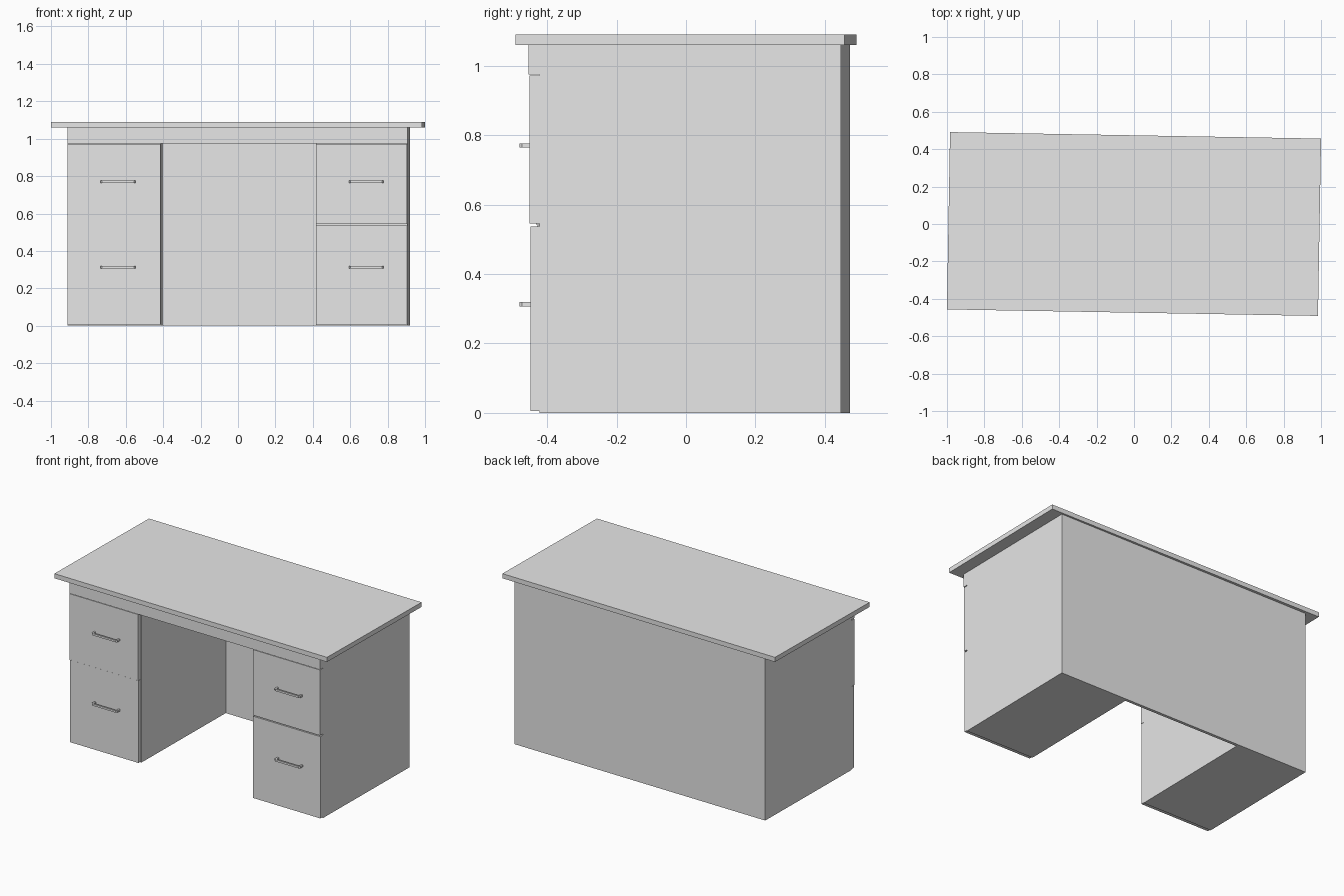
import bpy
import bmesh
from mathutils import Matrix, Vector

cube = bpy.data.objects.get("Cube")
if cube:
    bpy.data.objects.remove(cube, do_unlink=True)

grey = bpy.data.materials.new("light grey")
grey.use_nodes = True
grey.diffuse_color = (0.8, 0.8, 0.8, 1)
grey.node_tree.nodes["Principled BSDF"].inputs["Base Color"].default_value = (0.8, 0.8, 0.8, 1)

BODY_TURN, TOP_TURN = -0.014, -0.0175  # slight turn of the desk about z


def extrude(name, outline, direction, turn=BODY_TURN):
    """Closed flat outline pushed along a direction into a solid."""
    bm = bmesh.new()
    face = bm.faces.new([bm.verts.new(p) for p in outline])
    moved = bmesh.ops.extrude_face_region(bm, geom=[face])["geom"]
    bmesh.ops.translate(bm, vec=Vector(direction),
                        verts=[v for v in moved if isinstance(v, bmesh.types.BMVert)])
    bmesh.ops.recalc_face_normals(bm, faces=bm.faces)
    mesh = bpy.data.meshes.new(name)
    bm.to_mesh(mesh)
    bm.free()
    mesh.materials.append(grey)
    obj = bpy.data.objects.new(name, mesh)
    obj.matrix_world = Matrix.Rotation(turn, 4, "Z")
    bpy.context.collection.objects.link(obj)
    return obj


def box(name, x0, x1, y0, y1, z0, z1, turn=BODY_TURN):
    outline = [(x0, y0, z0), (x1, y0, z0), (x1, y1, z0), (x0, y1, z0)]
    return extrude(name, outline, (0, 0, z1 - z0), turn)


LEFT, RIGHT = -0.906, 0.913        # outer sides
KNEE_L, KNEE_R = -0.406, 0.424     # sides of the knee space
FRONT, CASE, BACK = -0.441, -0.409, 0.459
KNEE_TOP, TOP = 0.975, 1.06

# Carcass: two pedestals joined above the knee space
arch = [(LEFT, 0), (KNEE_L, 0), (KNEE_L, KNEE_TOP), (KNEE_R, KNEE_TOP),
        (KNEE_R, 0), (RIGHT, 0), (RIGHT, TOP), (LEFT, TOP)]
extrude("carcass", [(x, CASE, z) for x, z in arch], (0, 0.44 - CASE, 0))
box("back_panel", LEFT, RIGHT, 0.44, BACK, 0, TOP)
box("front_apron", LEFT, RIGHT, FRONT, CASE, KNEE_TOP, TOP)

# Desk top
box("desk_top", -0.992, 0.992, -0.474, 0.474, TOP, 1.09, TOP_TURN)


def handle(name, x, z, face_y):
    """Flat bracket-shaped pull with chamfered corners."""
    h, t, front = 0.093, 0.011, -0.469
    half = [(h, face_y), (h, front + 0.008), (h - 0.008, front)]
    inner = [(h - t - 0.004, front + t), (h - t, front + t + 0.004), (h - t, face_y)]
    right = half[::-1]
    outline = [(-a, b) for a, b in half] + right
    outline += inner[::-1] + [(-a, b) for a, b in inner]
    extrude(name, [(x + a, b, z - 0.006) for a, b in outline], (0, 0, 0.012))


# Drawer fronts and pulls, two per pedestal
sides = {"right": (LEFT, KNEE_L - 0.003, -0.635, 0.001),
         "left": (KNEE_R, RIGHT - 0.002, 0.692, 0.004)}
for side, (x0, x1, hx, gap) in sides.items():
    for level, z0, z1, y, hz in (("lower", 0.006, 0.541 - gap, -0.435, 0.313),
                                 ("upper", 0.541 + gap, 0.971, -0.438, 0.77)):
        box(f"{side}_{level}_drawer", x0, x1, y, CASE, z0, z1)
        handle(f"{side}_{level}_handle", hx, hz, y)
